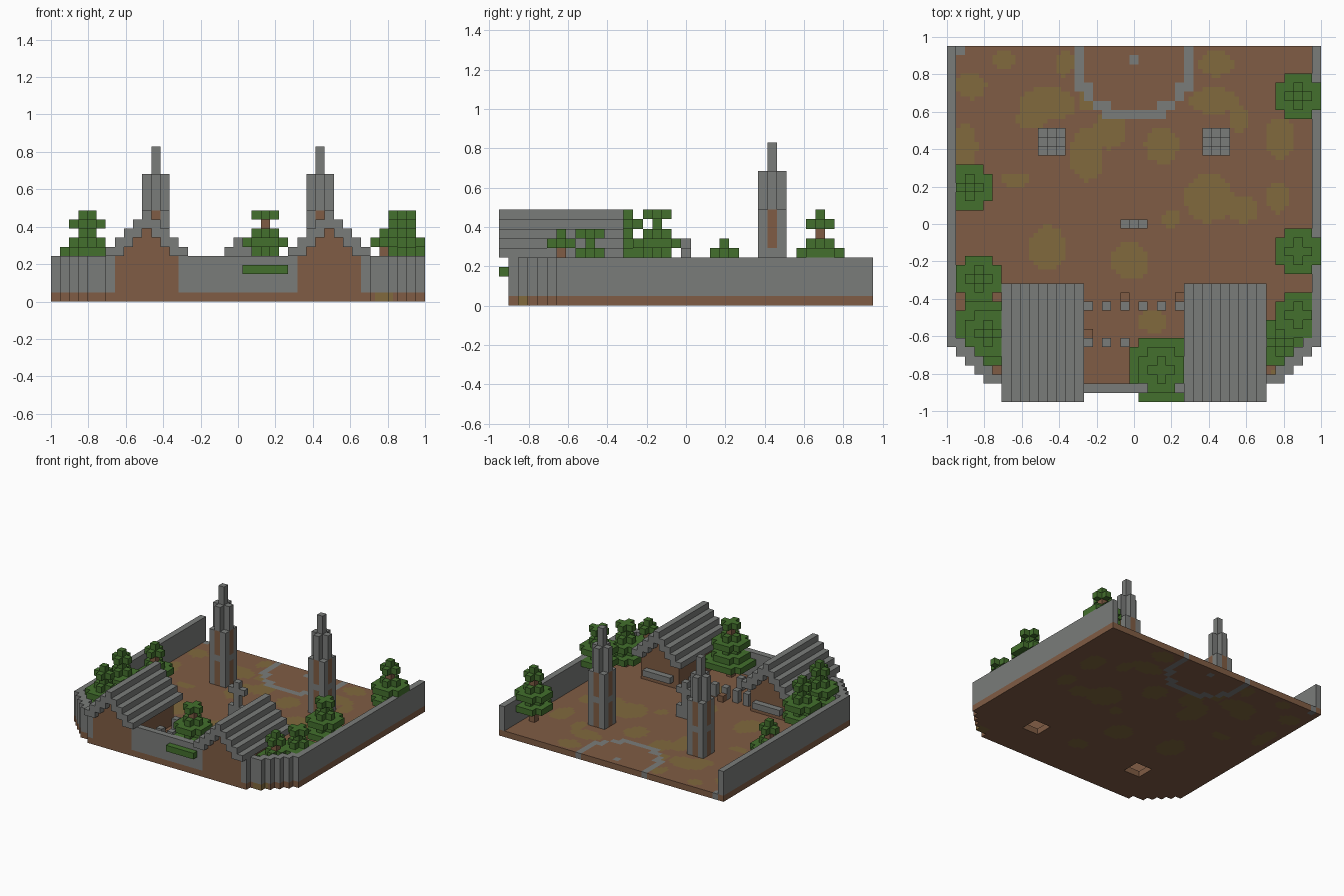
import bpy, bmesh
from math import hypot

if "Cube" in bpy.data.objects:
    bpy.data.objects.remove(bpy.data.objects["Cube"], do_unlink=True)

NX, NY = 41, 39
U = 2 / NX
LAST = NX - 1
MID = NX // 2


def material(name, rgb):
    m = bpy.data.materials.new(name)
    m.use_nodes = True
    m.diffuse_color = (*rgb, 1)
    m.node_tree.nodes["Principled BSDF"].inputs["Base Color"].default_value = (*rgb, 1)
    return m


EARTH, MOSS, STONE, LEAF = range(4)
MATS = [material("earth_brown", (0.215, 0.107, 0.058)),
        material("moss_olive", (0.22, 0.142, 0.048)),
        material("stone_grey", (0.195, 0.202, 0.195)),
        material("leaf_green", (0.056, 0.16, 0.026))]
taken = set()
AXES = [(a, s) for a in range(3) for s in (0, 1)]


def blocks(name, cells, split=1):
    """Join unit blocks {(i, j, k): colour} into one shell without inner faces."""
    if split == 1:
        cells = {c: m for c, m in cells.items() if c not in taken}
        taken.update(cells)
    bm, verts = bmesh.new(), {}

    def vert(p):
        if p not in verts:
            verts[p] = bm.verts.new((p[0] * U / split - 1,
                                     (p[1] / split - NY / 2) * U, p[2] * U))
        return verts[p]

    for c, mat in cells.items():
        for axis, side in AXES:
            n = list(c)
            n[axis] += 2 * side - 1
            if tuple(n) in cells:
                continue
            b, d = (axis + 1) % 3, (axis + 2) % 3
            ring = []
            for db, dd in ((0, 0), (1, 0), (1, 1), (0, 1)):
                p = list(c)
                p[axis] += side
                p[b] += db
                p[d] += dd
                ring.append(vert(tuple(p)))
            face = bm.faces.new(ring if side else ring[::-1])
            face.material_index = mat
    me = bpy.data.meshes.new(name)
    bm.to_mesh(me)
    bm.free()
    for m in MATS:
        me.materials.append(m)
    ob = bpy.data.objects.new(name, me)
    bpy.context.collection.objects.link(ob)
    return ob


# Outline of the yard, with stepped front corners
def inside(i, j):
    m = min(i, LAST - i)
    if m < 0:
        return False
    return j >= ((6, 5, 4, 3, 2, 2)[m] if m < 6 else 1)


# Ground with moss patches (x, y, half width, half depth), a stone ring and cellar holes
MOSS_PATCHES = [
    (-.87, .74, .08, .07), (-.7, .88, .06, .05), (-.46, .64, .15, .09), (-.37, .86, .05, .07),
    (-.55, .57, .08, .06), (-.25, .37, .09, .14), (-.13, .5, .08, .1), (.15, .42, .09, .1),
    (.44, .86, .09, .07), (.43, .66, .13, .07), (.56, .56, .06, .07), (.78, .46, .08, .11),
    (-.9, .42, .06, .12), (-.64, .24, .08, .04), (.4, .14, .13, .13), (.58, .08, .09, .07),
    (.2, .03, .05, .05), (-.46, -.13, .1, .12), (-.02, -.2, .1, .1), (.77, .14, .06, .08),
    (.1, -.52, .08, .06), (.78, -.82, .05, .05), (-.25, .7, .05, .1)]
HOUSES = (10, 30)


def ground_colour(a, b):
    i, j = a // 2, b // 2
    r2 = (i - MID) ** 2 + (j - 37) ** 2
    if r2 == 0 or 34 <= r2 <= 46 or (i, j) == (1, NY - 1):
        return STONE
    x, y = (a + .5) * U / 2 - 1, (b / 2 + .25 - NY / 2) * U
    if r2 > 46 and any(hypot((x - px) / w, (y - py) / d) < 1 for px, py, w, d in MOSS_PATCHES):
        return MOSS
    return EARTH


def cellar(i, j):
    return 7 <= j <= 9 and any(abs(i - h) <= 1 for h in HOUSES)


blocks("ground", {(a, b, 0): ground_colour(a, b)
                  for a in range(2 * NX) for b in range(2 * NY)
                  if inside(a // 2, b // 2) and not cellar(a // 2, b // 2)}, split=2)

# Two gabled houses with stepped roofs
for side, h in zip(("right", "left"), HOUSES):
    walls, roof, sill = {}, {}, {}
    for i in range(h - 4, h + 5):
        d = abs(i - h)
        for j in range(13):
            for k in range(max(5, 8 - d), 10 - d):
                roof[i, j, k] = STONE
            if d < 4 and 1 <= j <= 11 and (d == 3 or j in (1, 11)):
                for k in range(1, 8 - d):
                    walls[i, j, k] = EARTH
        if d < 3:
            sill[i, 12, 2] = STONE
    blocks(side + "_house_walls", walls)
    blocks(side + "_house_roof", roof)
    blocks(side + "_house_sill", sill)

# Yard wall, open at the back
blocks("yard_wall", {
    (i, j, k): STONE for i in range(NX) for j in range(NY) for k in range(1, 5)
    if inside(i, j) and not all(inside(i + p, j + q) for p in (-1, 0, 1) for q in (-1, 0, 1))})

# Two towers with painted openings and thin spires
for side, cx in (("right", 11), ("left", 29)):
    tower = {}
    for p in (-1, 0, 1):
        for q in (-1, 0, 1):
            reach = abs(p) + abs(q)
            for k in range(1, (17, 14, 10)[reach]):
                opening = reach == 1 and (k < 5 or 6 <= k <= 9)
                tower[cx + p, 28 + q, k] = EARTH if opening else STONE
    blocks(side + "_tower", tower)

# Cross monument in the middle
monument = {(MID, 19, k): STONE for k in range(1, 7)}
for p in (-1, 1):
    for k in (1, 2, 5):
        monument[MID + p, 19, k] = STONE
blocks("monument", monument)

# Rows of grave stones, some with earth mounds
for j in (10, 6):
    for n, i in enumerate(range(15, 26, 2)):
        if j == 6 and i > 20:
            continue
        blocks(f"grave_stone_{j}_{n}", {(i, j, k): STONE for k in (1, 2)})
blocks("grave_mounds", {c: EARTH for c in ((19, 11, 1), (25, 11, 1), (15, 7, 1))})


# Layered trees: each layer is a disc of a given half width around the trunk
def tree(name, i, j, top, tip=True, broad=False, stem=EARTH):
    layers = ([0] if tip else []) + [1, -1, 1, 2, 1, 2] + ([3] if broad else [])
    cells = {}
    for n in range(top):
        r = layers[n] if n < len(layers) else -1
        k = top - n
        if k < 2:
            r = -1
        w = max(r, 0)
        for p in range(-w, w + 1):
            for q in range(-w, w + 1):
                if w == 0 or abs(p) + abs(q) < 2 * w:
                    trunk = EARTH if n > 3 else stem
                    cells[i + p, j + q, k] = trunk if r < 0 else LEAF
    blocks(name, cells)


tree("back_left_tree", 38, 33, 9)
tree("middle_right_tree", 2, 23, 6)
tree("middle_left_tree", 38, 16, 9, tip=False, stem=LEAF)
tree("side_right_tree", 3, 13, 9, stem=LEAF)
tree("front_right_tree", 4, 7, 9, broad=True, stem=LEAF)
tree("side_left_tree", 38, 9, 7, tip=False, stem=LEAF)
tree("front_left_tree", 36, 6, 7)
tree("gate_tree", 23, 3, 9, tip=False, broad=True)
